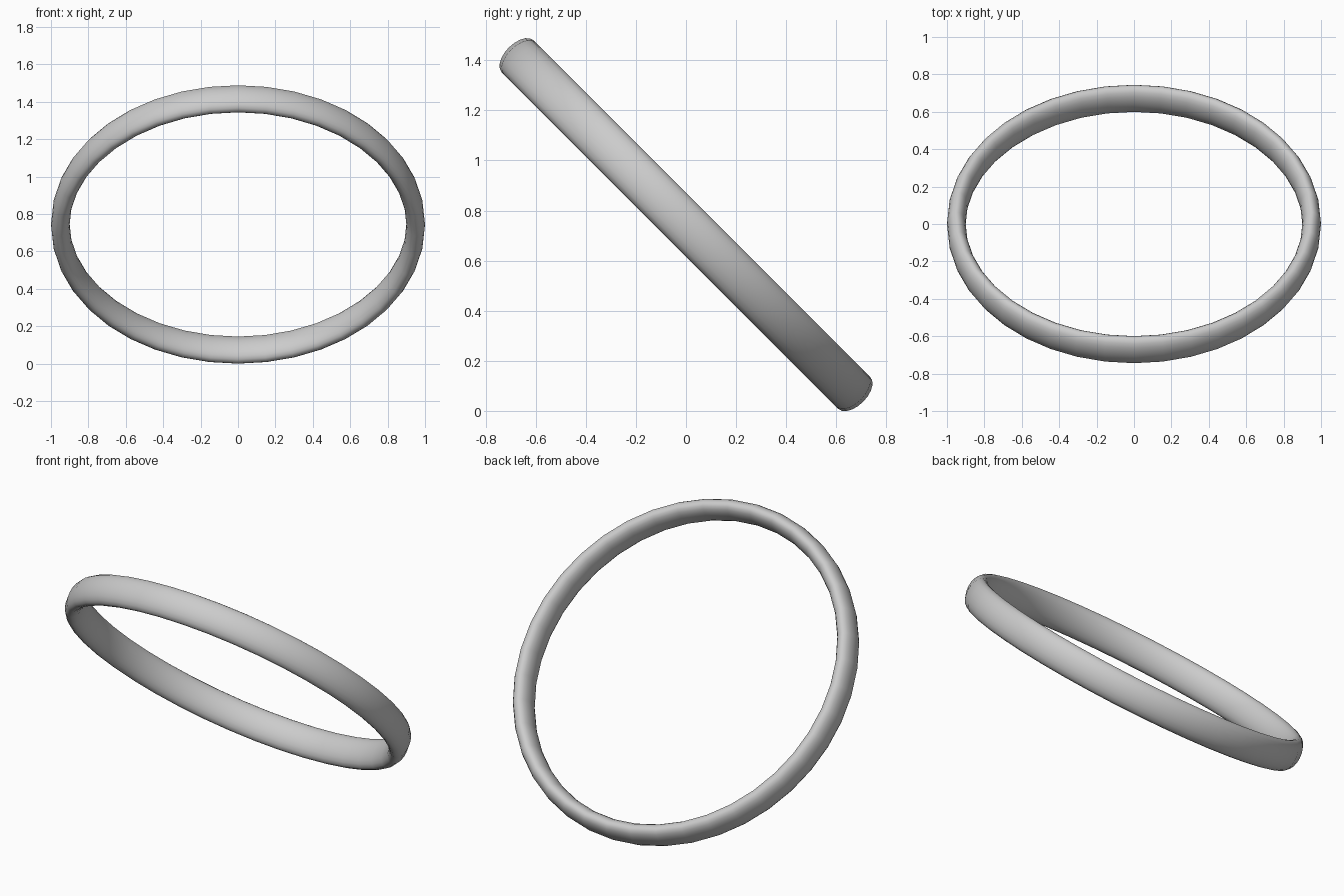
import bpy, math

if "Cube" in bpy.data.objects:
    bpy.data.objects.remove(bpy.data.objects["Cube"])

# ring: elliptical-section torus, tilted 45 degrees about x
R, RADIAL, AXIAL = 0.95, 0.05, 0.09
bpy.ops.mesh.primitive_torus_add(major_segments=40, minor_segments=20,
                                 major_radius=R, minor_radius=RADIAL)
ring = bpy.context.object
ring.name = "ring"
ring.scale.z = AXIAL / RADIAL
ring.rotation_euler.x = math.radians(-45)
bpy.ops.object.transform_apply(location=False, rotation=True, scale=True)
bpy.ops.object.shade_smooth()

# stand it on the floor
ring.location.z = -min(v.co.z for v in ring.data.vertices)
